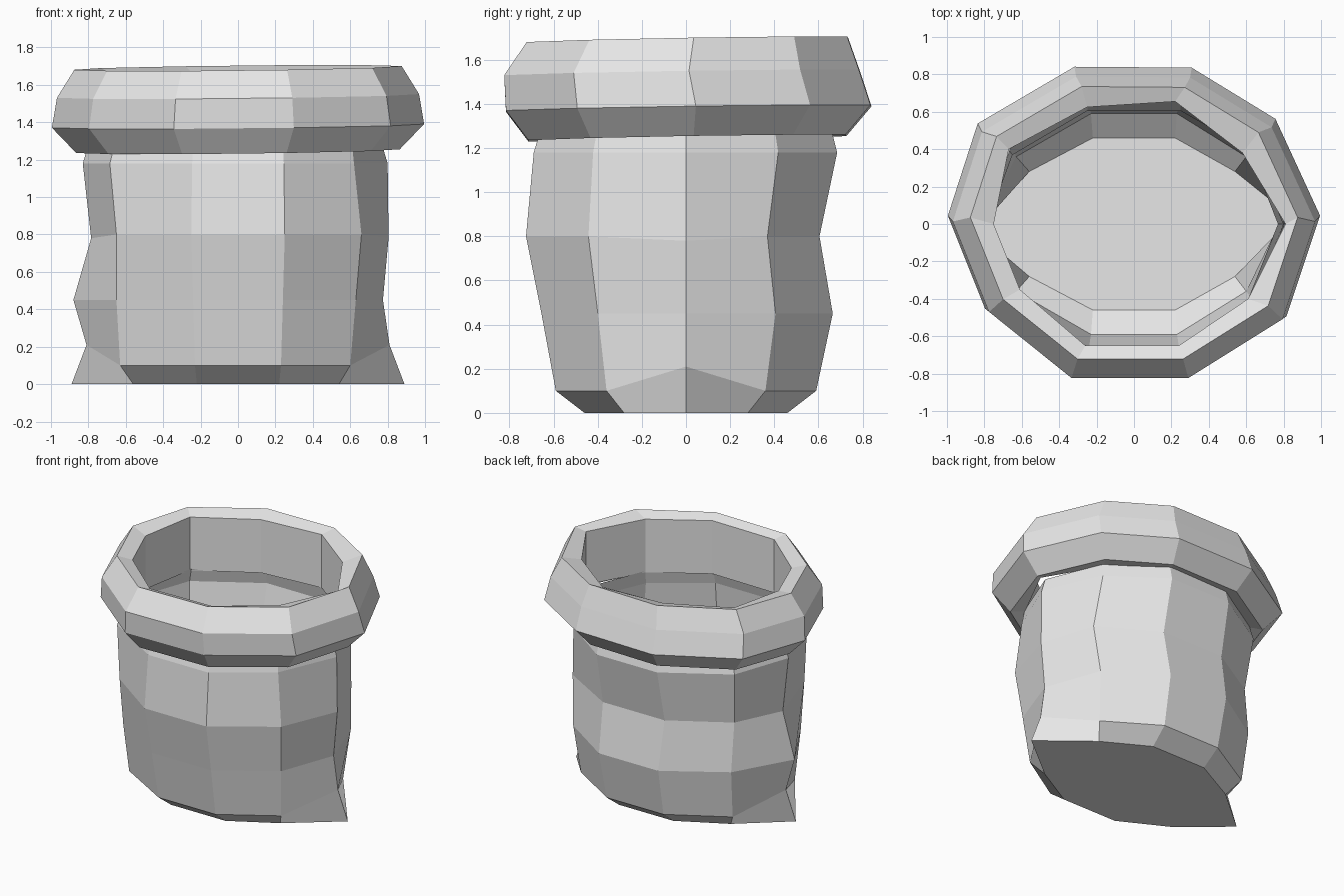
import bpy
import bmesh

cube = bpy.data.objects.get("Cube")
if cube:
    bpy.data.objects.remove(cube, do_unlink=True)

grey = bpy.data.materials.new("plain grey")
grey.use_nodes = True
shade = (0.8, 0.8, 0.8, 1)
grey.diffuse_color = shade
grey.node_tree.nodes["Principled BSDF"].inputs["Base Color"].default_value = shade


def loft(name, rings, floor=False, closed=False):
    """Join equal rings of points into a flat-shaded skin."""
    bm = bmesh.new()
    loops = [[bm.verts.new(p) for p in ring] for ring in rings]
    count = len(loops[0])
    pairs = list(zip(loops, loops[1:]))
    if closed:
        pairs.append((loops[-1], loops[0]))
    for low, high in pairs:
        for i in range(count):
            j = (i + 1) % count
            bm.faces.new((low[i], low[j], high[j], high[i]))
    if floor:
        bm.faces.new(loops[0][::-1])
    if closed:
        bmesh.ops.recalc_face_normals(bm, faces=bm.faces)
    mesh = bpy.data.meshes.new(name)
    bm.to_mesh(mesh)
    bm.free()
    mesh.materials.append(grey)
    obj = bpy.data.objects.new(name, mesh)
    bpy.context.collection.objects.link(obj)
    return obj


def sack_ring(z, side_z, right, left, shoulder_r, shoulder_l, waist, front, back):
    """Ten-sided ring: side points, shoulders and front/back pairs."""
    k = 0.61
    return [
        (right, 0, side_z),
        (shoulder_r, back * k, z), (waist, back, z),
        (-waist, back, z), (-shoulder_l, back * k, z),
        (-left, 0, side_z),
        (-shoulder_l, -front * k, z), (-waist, -front, z),
        (waist, -front, z), (shoulder_r, -front * k, z),
    ]


# Sack body: sagging sides with two pinched bottom corners
loft("sack_body", [
    sack_ring(0, 0, .89, .89, .54, .56, .22, .46, .46),
    sack_ring(.1, .21, .81, .81, .60, .63, .23, .59, .59),
    sack_ring(.45, .45, .775, .88, .63, .65, .24, .655, .665),
    sack_ring(.8, .78, .805, .785, .66, .65, .25, .725, .605),
    sack_ring(1.18, 1.18, .80, .83, .62, .685, .245, .69, .685),
    sack_ring(1.28, 1.28, .77, .80, .61, .66, .24, .66, .66),
], floor=True)

# Rolled collar: outer and opening outlines
outline = [(1, .04), (.76, .56), (.31, .835), (-.32, .84), (-.84, .535),
           (-1, .04), (-.8, -.46), (-.345, -.825), (.3, -.825), (.82, -.5)]
opening = [(.81, 0), (.58, .38), (.22, .655), (-.25, .625), (-.67, .40),
           (-.75, 0), (-.61, -.35), (-.26, -.65), (.24, -.65), (.61, -.4)]


def collar_ring(plan, scale, z, shift=0):
    return [(x * scale, y * scale + shift, z + .01 * x + .015 * y) for x, y in plan]


loft("rolled_collar", [
    collar_ring(opening, 1, 1.27),
    collar_ring(outline, .865, 1.245),
    collar_ring(outline, .995, 1.38, .005),
    collar_ring(outline, .968, 1.54, -.025),
    collar_ring(outline, .875, 1.69),
    collar_ring(opening, 1, 1.66),
], closed=True)
